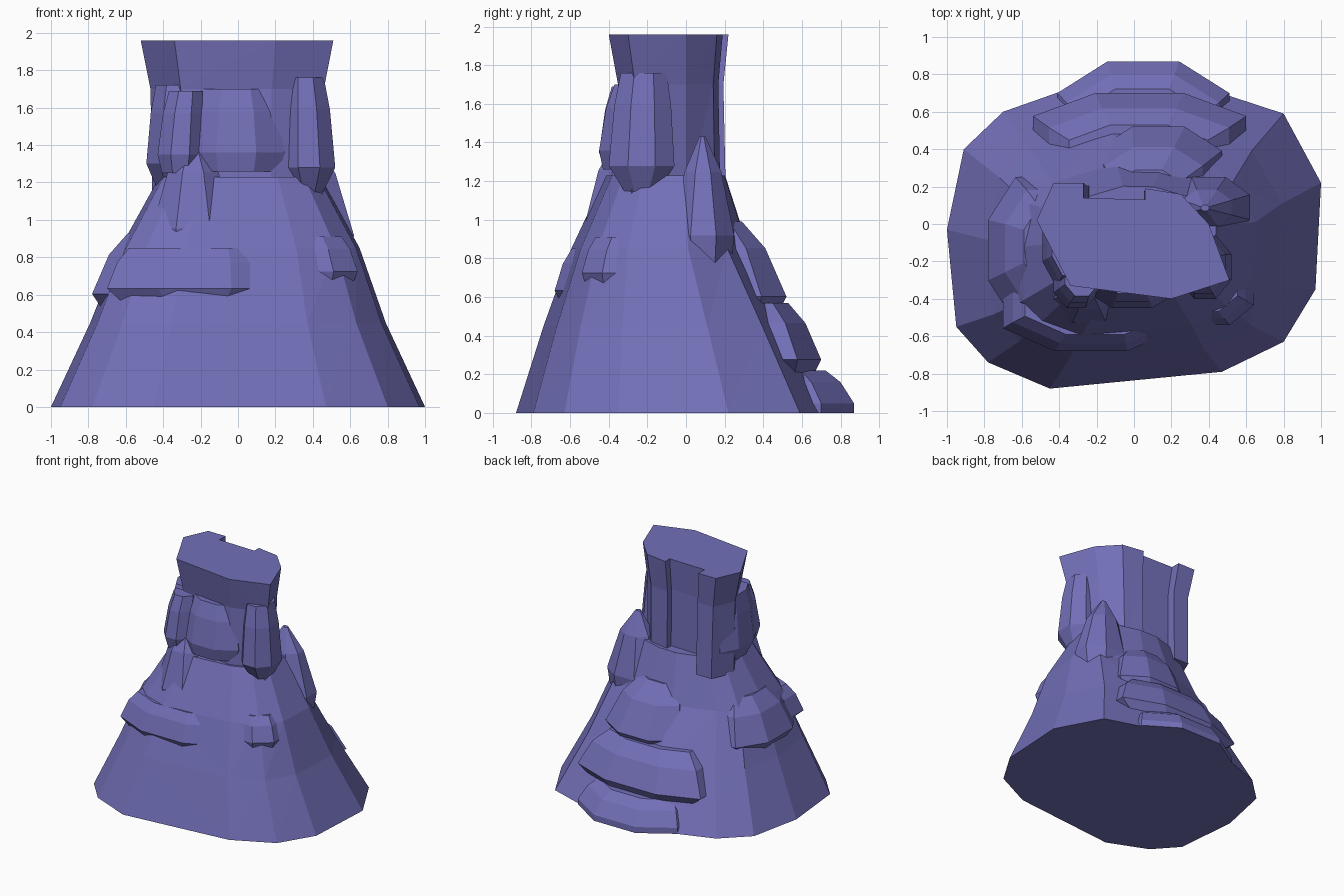
import bpy, bmesh
from math import cos, sin, pi

if "Cube" in bpy.data.objects:
    bpy.data.objects.remove(bpy.data.objects["Cube"])

def loft(name, rings):
    """Solid skinned through rings of (x, y, z) points with equal counts."""
    bm = bmesh.new()
    loops = [[bm.verts.new(p) for p in ring] for ring in rings]
    n = len(loops[0])
    for a, b in zip(loops, loops[1:]):
        for i in range(n):
            j = (i + 1) % n
            bm.faces.new((a[i], a[j], b[j], b[i]))
    bm.faces.new(loops[0][::-1])
    bm.faces.new(loops[-1])
    quads = [f for f in bm.faces if len(f.verts) == 4]
    bmesh.ops.triangulate(bm, faces=quads)
    bmesh.ops.recalc_face_normals(bm, faces=bm.faces[:])
    mesh = bpy.data.meshes.new(name)
    bm.to_mesh(mesh)
    bm.free()
    ob = bpy.data.objects.new(name, mesh)
    bpy.context.collection.objects.link(ob)
    return ob

def ring(pts, z, sx=1, sy=1, dx=0, dy=0):
    return [(x * sx + dx, y * sy + dy, z) for x, y in pts]

OCTAGON = [(cos(a) / cos(pi / 8), sin(a) / cos(pi / 8))
           for a in [(i + .5) * pi / 4 for i in range(8)]]

def stone(name, x, y, z, hx, hy, hz, low, top, lean):
    """Eight-sided rock with a bevelled top that leans toward the tower axis."""
    levels = ((-1, low, 0), (-.55, 1, 0), (.45, 1 - (1 - top) * .45, .5), (1, top, 1))
    return loft(name, [ring(OCTAGON, z + hz * h, hx * s, hy * s,
                            x * (1 - lean * t), y * (1 - lean * t)) for h, s, t in levels])

# Broad sloping cone: one outline shrinking upward
base = [(-1, -.03), (-.95, -.55), (-.78, -.74), (-.45, -.88), (.47, -.79), (.8, -.63),
        (.97, -.35), (1, .22), (.8, .59), (.22, .78), (-.16, .79), (-.7, .6), (-.91, .4)]
rock = loft("rock_tower", [ring(base, 0),
                           ring(base, .45, .79, .77, 0, -.06),
                           ring(base, .85, .64, .55, .01, -.11),
                           ring(base, 1.23, .43, .37, .01, -.09)])

# Upright column with a flat, notched top
crown = [(-.52, .02), (-.43, .22), (-.27, .22), (-.27, .14), (.06, .13), (.06, .19),
         (.25, .16), (.4, 0), (.51, -.3), (.2, -.4), (-.34, -.33)]
parts = [loft("column", [ring(crown, 1.1, .88, .94),
                         ring(crown, 1.7, .9, .88), ring(crown, 1.96)])]

# Stones set into the cone and column:
# centre, half sizes, bottom taper, top taper, lean
parts += [stone(*s) for s in (
    ("front_block", -.01, -.28, 1.48, .26, .17, .22, .88, .7, .1),
    ("front_left_block", -.31, -.31, 1.47, .12, .14, .22, .8, .75, .1),
    ("left_block", -.36, -.1, 1.45, .13, .24, .27, .6, .75, .05),
    ("right_block", .38, -.23, 1.45, .14, .17, .31, .5, .7, .05),
    ("front_peak", -.24, -.33, 1.12, .22, .2, .3, .9, .15, 0),
    ("right_peak", .4, .09, 1.1, .22, .16, .33, .9, .1, .05),
    ("front_ledge", -.23, -.47, .71, .47, .21, .14, .85, .8, .1),
    ("left_ledge", -.53, -.14, .72, .25, .39, .21, .75, .55, .15),
    ("right_ledge", .42, -.36, .79, .22, .18, .12, .9, .8, .1),
    ("upper_back_boulder", .13, .3, .74, .34, .22, .25, .75, .5, .4),
    ("lower_back_boulder", .03, .49, .38, .57, .21, .19, .8, .65, .2),
    ("back_foot", .05, .58, .11, .46, .29, .11, 1, .75, .13),
)]

# Fuse everything into one faceted rock
bpy.context.view_layer.objects.active = rock
for part in parts:
    mod = rock.modifiers.new("fuse", 'BOOLEAN')
    mod.operation = 'UNION'
    mod.solver = 'EXACT'
    mod.object = part
    bpy.ops.object.modifier_apply(modifier=mod.name)
    bpy.data.objects.remove(part)

mat = bpy.data.materials.new("violet_stone")
mat.diffuse_color = (.17, .16, .48, 1)
mat.use_nodes = True
mat.node_tree.nodes["Principled BSDF"].inputs["Base Color"].default_value = mat.diffuse_color
rock.data.materials.clear()
rock.data.materials.append(mat)
